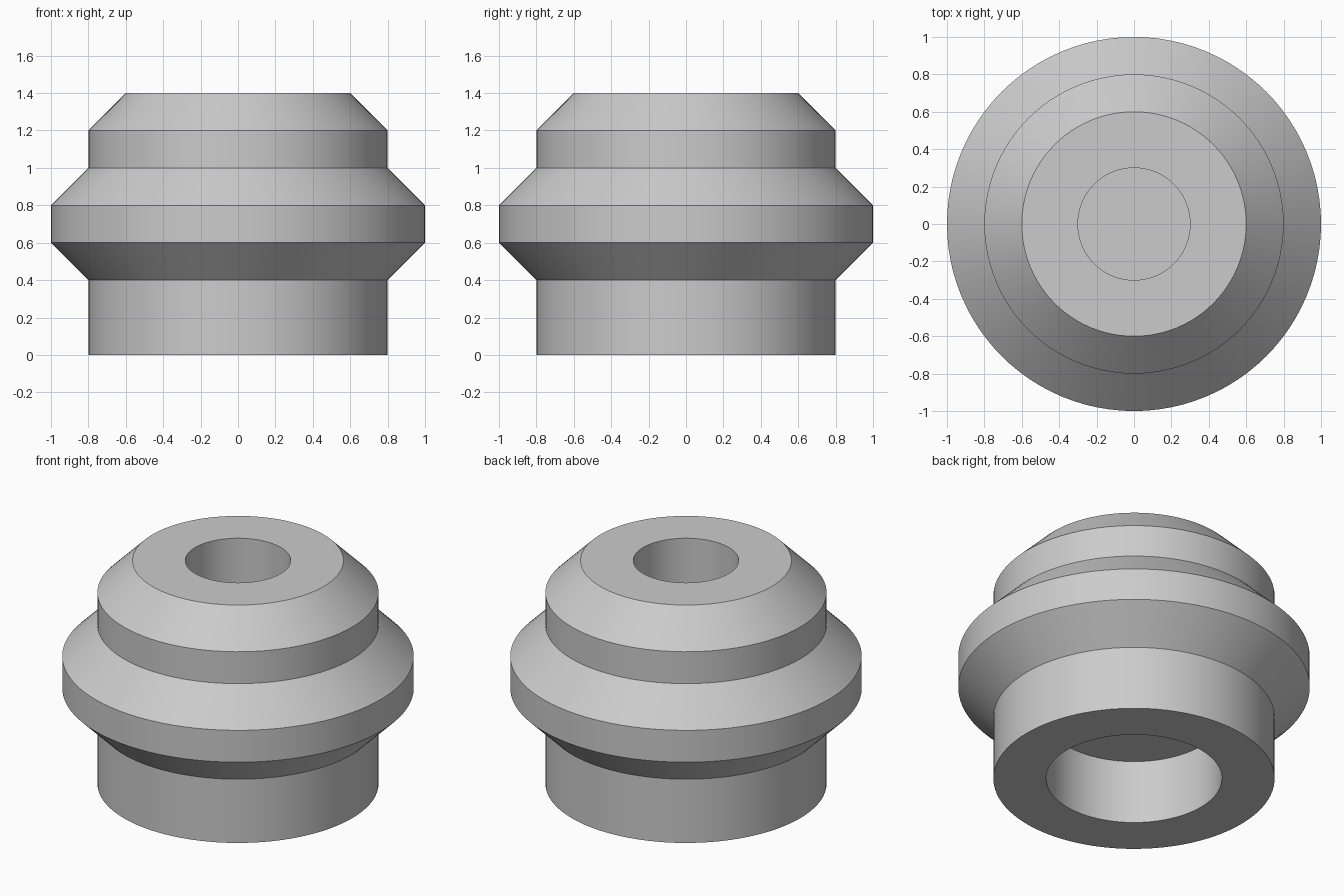
import bpy
import bmesh
import math
from mathutils import Matrix, Vector

if "Cube" in bpy.data.objects:
    bpy.data.objects.remove(bpy.data.objects["Cube"], do_unlink=True)

SEGMENTS = 96

# Plain grey material
grey = bpy.data.materials.new("plain_grey")
grey.use_nodes = True
colour = (0.6, 0.6, 0.6, 1)
grey.diffuse_color = colour
grey.node_tree.nodes["Principled BSDF"].inputs["Base Color"].default_value = colour

# Half section (radius, height): lower socket, flanged outside, upper socket
profile = [
    (0, 0.4), (0.5, 0.4), (0.5, 0),
    (0.8, 0), (0.8, 0.4), (1, 0.6), (1, 0.8), (0.8, 1), (0.8, 1.2), (0.6, 1.4),
    (0.3, 1.4), (0.3, 1), (0, 1),
]


def lathe(name, points, material):
    """Spin a half section around z into a closed solid."""
    bm = bmesh.new()
    verts = [bm.verts.new((r, 0, z)) for r, z in points]
    edges = [bm.edges.new(pair) for pair in zip(verts, verts[1:])]
    bmesh.ops.spin(bm, geom=verts + edges, cent=(0, 0, 0), axis=(0, 0, 1),
                   angle=math.tau, steps=SEGMENTS, use_merge=True)
    bmesh.ops.remove_doubles(bm, verts=bm.verts[:], dist=0.0001)
    bmesh.ops.recalc_face_normals(bm, faces=bm.faces[:])
    mesh = bpy.data.meshes.new(name)
    bm.to_mesh(mesh)
    bm.free()
    mesh.materials.append(material)
    obj = bpy.data.objects.new(name, mesh)
    bpy.context.collection.objects.link(obj)
    return obj


# Flanged bushing with a blind socket at each end
body = lathe("flanged_bushing", profile, grey)
bpy.ops.object.select_all(action='DESELECT')
body.select_set(True)
bpy.context.view_layer.objects.active = body
bpy.ops.object.shade_smooth_by_angle(angle=math.radians(30))
